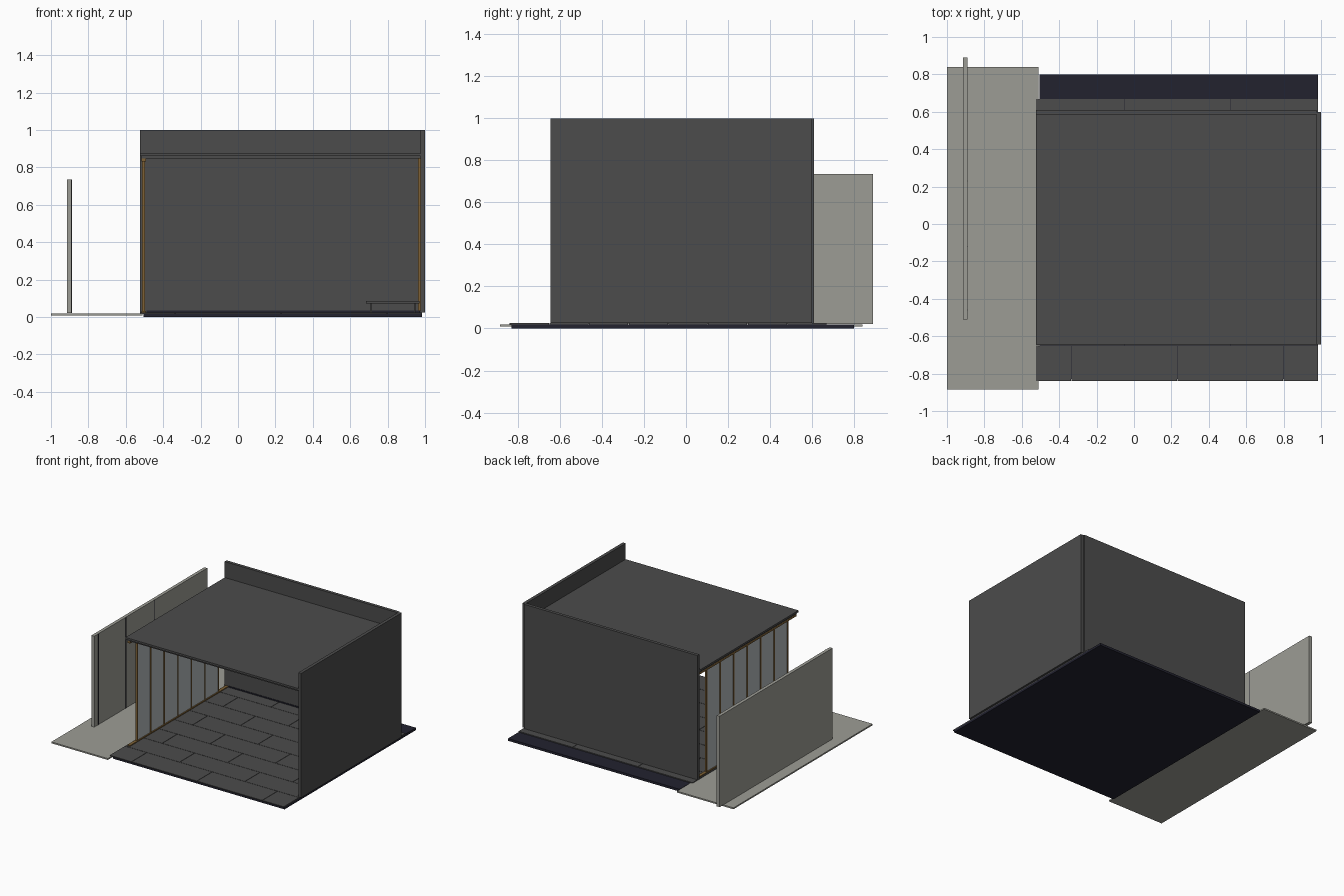
import bpy, bmesh

if "Cube" in bpy.data.objects:
    bpy.data.objects.remove(bpy.data.objects["Cube"])


def material(name, rgb):
    m = bpy.data.materials.new(name)
    m.diffuse_color = (*rgb, 1)
    m.use_nodes = True
    m.node_tree.nodes["Principled BSDF"].inputs["Base Color"].default_value = m.diffuse_color
    return m


CHARCOAL = material("charcoal", (0.072, 0.072, 0.072))
STONE = material("pale_stone", (0.335, 0.335, 0.30))
NAVY = material("dark_navy", (0.016, 0.016, 0.028))
WOOD = material("brown_wood", (0.21, 0.12, 0.035))
GLASS = material("pale_glass", (0.45, 0.48, 0.50))


def boxes(name, mat, spans):
    """One object made of boxes, each given as (x0, x1, y0, y1, z0, z1)."""
    bm = bmesh.new()
    for x0, x1, y0, y1, z0, z1 in spans:
        vs = bmesh.ops.create_cube(bm, size=1)["verts"]
        for v in vs:
            v.co.x = x1 if v.co.x > 0 else x0
            v.co.y = y1 if v.co.y > 0 else y0
            v.co.z = z1 if v.co.z > 0 else z0
    me = bpy.data.meshes.new(name)
    bm.to_mesh(me)
    bm.free()
    me.materials.append(mat)
    ob = bpy.data.objects.new(name, me)
    bpy.context.collection.objects.link(ob)
    return ob


# Ground: base slab, side paving and free-standing garden wall
boxes("base_slab", NAVY, [(-0.505, 0.985, -0.83, 0.80, 0.0, 0.018)])
boxes("side_paving", STONE, [(-1.0, -0.51, -0.885, 0.84, 0.009, 0.020)])
boxes("garden_wall", STONE, [(-0.915, -0.89, -0.51, 0.89, 0.022, 0.735)])
boxes("garden_wall_joints", NAVY,
      [(-0.890, -0.888, y - 0.003, y + 0.003, 0.022, 0.735)
       for y in (-0.46, -0.12, 0.23)])

# Floor tiles in staggered rows with narrow joints
X0, X1, Y0, Y1 = -0.525, 0.985, -0.84, 0.67
PITCH, ROWS, GAP = 0.567, 8, 0.0015
depth = (Y1 - Y0) / ROWS
tiles = []
for r in range(ROWS):
    y = Y0 + r * depth
    x = -0.335 - PITCH - (PITCH / 2 if r % 2 else 0)
    while x < X1:
        a, b = max(x + GAP, X0), min(x + PITCH - GAP, X1)
        if b - a > 0.01:
            tiles.append((a, b, y + (GAP if r else 0), y + depth - GAP, 0.0175, 0.025))
        x += PITCH
boxes("floor_tiles", CHARCOAL, tiles)

# Walls rising above the roof as parapets
boxes("back_wall", CHARCOAL, [(-0.525, 0.975, 0.585, 0.61, 0.025, 1.0)])
boxes("right_wall", CHARCOAL, [(0.975, 1.0, -0.645, 0.60, 0.025, 1.0)])
boxes("skirting", NAVY, [(-0.49, 0.972, 0.581, 0.585, 0.025, 0.034),
                         (0.971, 0.975, -0.64, 0.585, 0.025, 0.034)])

# Roof plate and the ceiling under it
boxes("roof", CHARCOAL, [(-0.525, 0.975, -0.645, 0.585, 0.860, 0.875)])
boxes("ceiling", CHARCOAL, [(-0.515, 0.975, -0.635, 0.585, 0.848, 0.860)])

# Sliding glass side: rails, posts and panes, with an open bay at the back
GX0, GX1, GY0, GY1, PANES = -0.512, -0.496, -0.535, 0.47, 6
boxes("glass_rails", WOOD, [(GX0 - 0.004, GX1 + 0.004, -0.635, 0.585, 0.025, 0.032),
                            (GX0 - 0.004, GX1 + 0.004, -0.635, 0.585, 0.832, 0.848)])
step = (GY1 - GY0) / PANES
boxes("glass_posts", WOOD, [(GX0, GX1, GY0 + i * step - 0.005, GY0 + i * step + 0.005,
                             0.032, 0.832) for i in range(PANES + 1)])
boxes("glass_panes", GLASS, [(-0.507, -0.501, GY0 + i * step + 0.005,
                              GY0 + (i + 1) * step - 0.005, 0.032, 0.832)
                             for i in range(PANES)])

# Thin wood trim against the right wall
boxes("wall_trim", WOOD, [(0.962, 0.975, 0.573, 0.585, 0.034, 0.848)])

# Low bench in the back right corner
boxes("bench_top", CHARCOAL, [(0.685, 0.97, -0.10, 0.55, 0.072, 0.086)])
boxes("bench_legs", CHARCOAL, [(x, x + 0.01, y, y + 0.01, 0.025, 0.072)
                               for x in (0.707, 0.94) for y in (-0.07, 0.51)])
